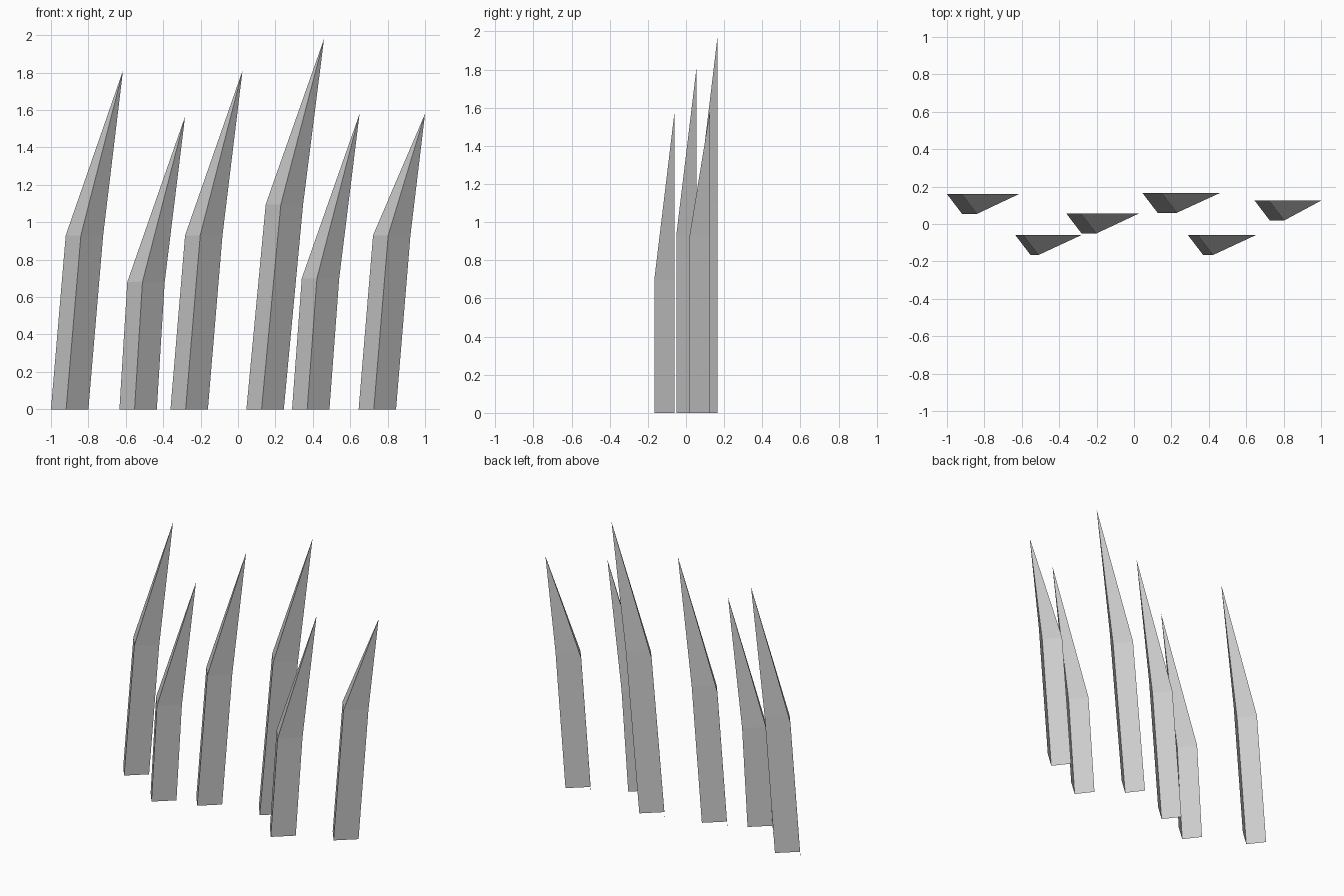
import bpy, bmesh

if "Cube" in bpy.data.objects:
    bpy.data.objects.remove(bpy.data.objects["Cube"])

DEPTH = 0.106   # how far the ridge stands in front of the side edges

# base left x, back y, bend shift, bend height, tip x, tip height
BLADES = [
    (-1.000, 0.160, 0.079, 0.93, -0.615, 1.81),
    (-0.634, -0.060, 0.042, 0.68, -0.283, 1.565),
    (-0.361, 0.055, 0.078, 0.93, 0.024, 1.81),
    (0.045, 0.166, 0.103, 1.095, 0.460, 1.98),
    (0.289, -0.060, 0.052, 0.70, 0.650, 1.58),
    (0.645, 0.125, 0.077, 0.93, 1.000, 1.58),
]


def grass_blade(name, x, y, shift, bend_z, tip_x, tip_z):
    """Open V-shaped blade: two straight strips folded at a front ridge, meeting at a tip."""
    bm = bmesh.new()
    fold = [(0, 0), (0.081, -DEPTH), (0.2, 0)]
    base = [bm.verts.new((x + dx, y + dy, 0)) for dx, dy in fold]
    bend = [bm.verts.new((x + shift + dx, y + dy, bend_z)) for dx, dy in fold]
    tip = bm.verts.new((tip_x, y, tip_z))
    for i in range(2):
        bm.faces.new((base[i], base[i + 1], bend[i + 1], bend[i]))
        bm.faces.new((bend[i], bend[i + 1], tip))
    mesh = bpy.data.meshes.new(name)
    bm.to_mesh(mesh)
    bm.free()
    bpy.context.collection.objects.link(bpy.data.objects.new(name, mesh))


# Clump of blades
for n, blade in enumerate(BLADES, 1):
    grass_blade(f"grass_blade_{n}", *blade)
